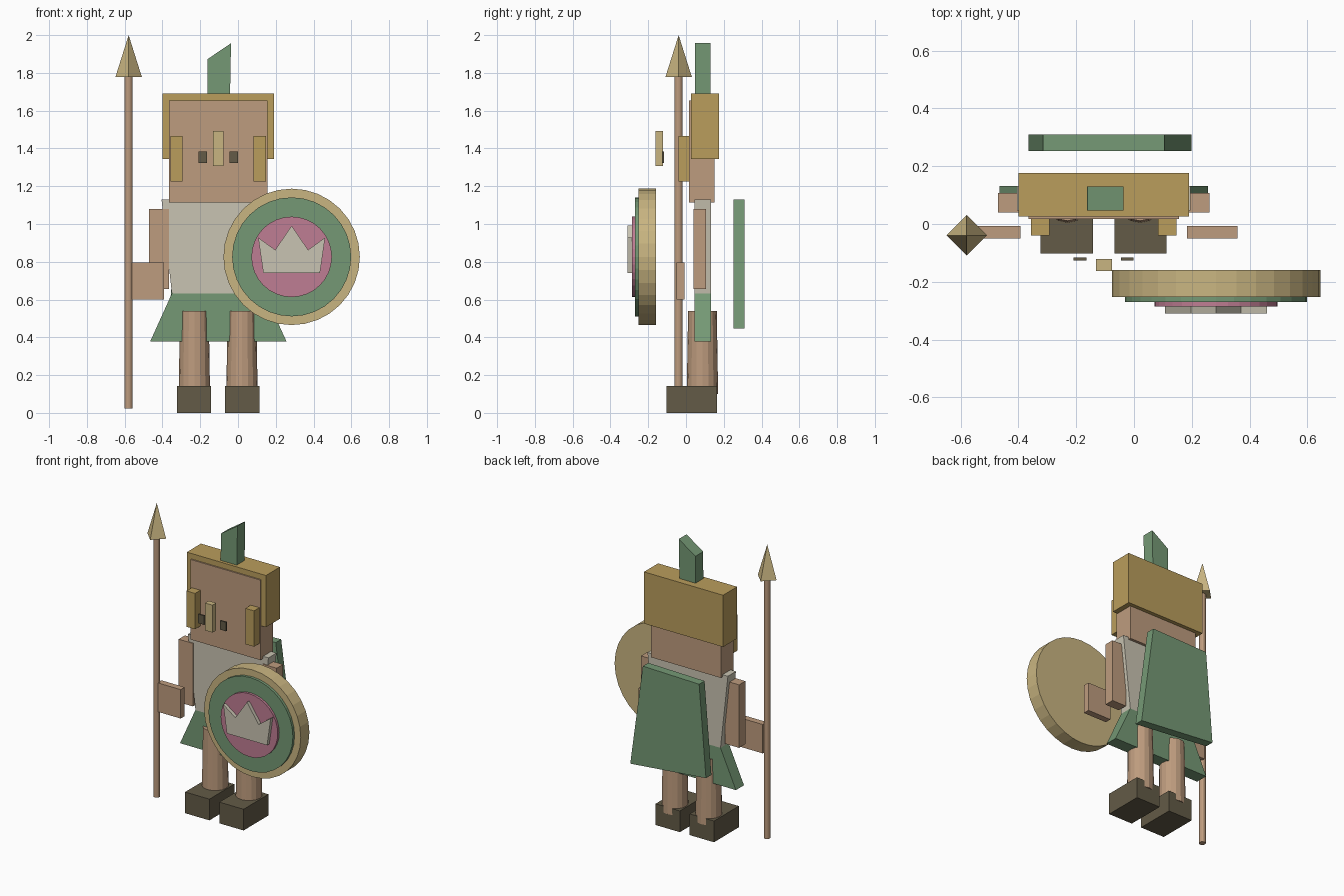
import bpy
import bmesh
from math import pi

cube = bpy.data.objects.get("Cube")
if cube:
    bpy.data.objects.remove(cube, do_unlink=True)


def material(name, *srgb):
    lin = [((c / 255 + 0.055) / 1.055) ** 2.4 for c in srgb] + [1]
    m = bpy.data.materials.new(name)
    m.use_nodes = True
    m.diffuse_color = lin
    m.node_tree.nodes["Principled BSDF"].inputs["Base Color"].default_value = lin
    return m


SKIN = material("warm tan", 190, 156, 126)
GOLD = material("dark gold", 186, 157, 92)
BRASS = material("pale brass", 201, 181, 129)
GREEN = material("sage green", 117, 153, 117)
LINEN = material("pale linen", 201, 196, 178)
PINK = material("dusty pink", 191, 125, 147)
DARK = material("dark leather", 99, 91, 71)


def finish(name, bm, mat):
    bmesh.ops.recalc_face_normals(bm, faces=bm.faces)
    mesh = bpy.data.meshes.new(name)
    bm.to_mesh(mesh)
    bm.free()
    mesh.materials.append(mat)
    ob = bpy.data.objects.new(name, mesh)
    bpy.context.collection.objects.link(ob)
    return ob


def plate(name, points, y0, y1, mat):
    """Extrude a front outline of (x, z) points from y0 to y1."""
    bm = bmesh.new()
    face = bm.faces.new([bm.verts.new((x, y0, z)) for x, z in points])
    out = bmesh.ops.extrude_face_region(bm, geom=[face])
    moved = [v for v in out["geom"] if isinstance(v, bmesh.types.BMVert)]
    bmesh.ops.translate(bm, verts=moved, vec=(0, y1 - y0, 0))
    return finish(name, bm, mat)


def box(name, x0, x1, y0, y1, z0, z1, mat):
    return plate(name, [(x0, z0), (x1, z0), (x1, z1), (x0, z1)], y0, y1, mat)


def cone(name, centre, r0, r1, depth, sides, mat, tilt=0):
    bpy.ops.mesh.primitive_cone_add(vertices=sides, radius1=r0, radius2=r1, depth=depth,
                                    location=centre, rotation=(tilt, 0, 0))
    ob = bpy.context.object
    ob.name = name
    ob.data.materials.append(mat)
    return ob


MID = -0.105  # middle of the body

# Parts that come in pairs about the body
for side, s in (("right", -1), ("left", 1)):
    def pair(name, inner, outer, *rest):
        a, b = sorted((MID + s * inner, MID + s * outer))
        box(side + "_" + name, a, b, *rest)

    pair("boot", 0.037, 0.218, -0.102, 0.163, 0, 0.143, DARK)
    pair("arm", 0.26, 0.366, 0.04, 0.107, 0.655, 1.08, SKIN)
    pair("forearm", 0.288, 0.463, -0.05, -0.007, 0.6, 0.795, SKIN)
    pair("cheek_guard", 0.188, 0.252, -0.04, 0.026, 1.225, 1.467, GOLD)
    pair("eye", 0.06, 0.104, -0.126, -0.116, 1.322, 1.383, DARK)
    leg = cone(side + "_leg", (MID + s * 0.126, 0.087, 0.32), 0.083, 0.076, 0.44, 16, SKIN)

# Clothing
plate("tunic", [(-0.35, 0.632), (0.14, 0.632), (0.195, 1.13), (-0.405, 1.13)], 0.046, 0.132, LINEN)
plate("skirt", [(-0.465, 0.378), (0.257, 0.378), (0.14, 0.632), (-0.35, 0.632)], 0.046, 0.132, GREEN)
plate("cape", [(-0.366, 0.5), (0.199, 0.447), (0.105, 1.13), (-0.315, 1.12)], 0.252, 0.31, GREEN)

# Head and helmet
box("head", -0.365, 0.155, 0.017, 0.15, 1.115, 1.655, SKIN)
box("helmet", -0.4, 0.19, 0.026, 0.176, 1.343, 1.692, GOLD)
box("nose_guard", -0.132, -0.077, -0.162, -0.122, 1.307, 1.492, BRASS)
plate("crest", [(-0.162, 1.692), (-0.042, 1.692), (-0.037, 1.957), (-0.161, 1.873)], 0.047, 0.13, GREEN)

# Spear
cone("spear_shaft", (-0.579, -0.039, 0.9), 0.021, 0.021, 1.755, 12, SKIN)
cone("spear_tip", (-0.579, -0.039, 1.889), 0.07, 0, 0.222, 4, BRASS)

# Shield built from stacked discs and a raised emblem
SX, SZ = 0.284, 0.826
for name, r, front, back, mat in (("shield_rim", 0.361, -0.252, -0.16, BRASS),
                                  ("shield_field", 0.315, -0.27, -0.252, GREEN),
                                  ("shield_boss", 0.213, -0.286, -0.27, PINK)):
    cone(name, (SX, (front + back) / 2, SZ), r, r, back - front, 32, mat, pi / 2)
half = [(0.15, -0.086), (0.177, 0.102), (0.087, 0.037)]
outline = [(SX + x, SZ + z) for x, z in half] + [(SX, SZ + 0.165)]
outline += [(SX - x, SZ + z) for x, z in reversed(half)]
plate("shield_emblem", outline, -0.31, -0.286, LINEN)
